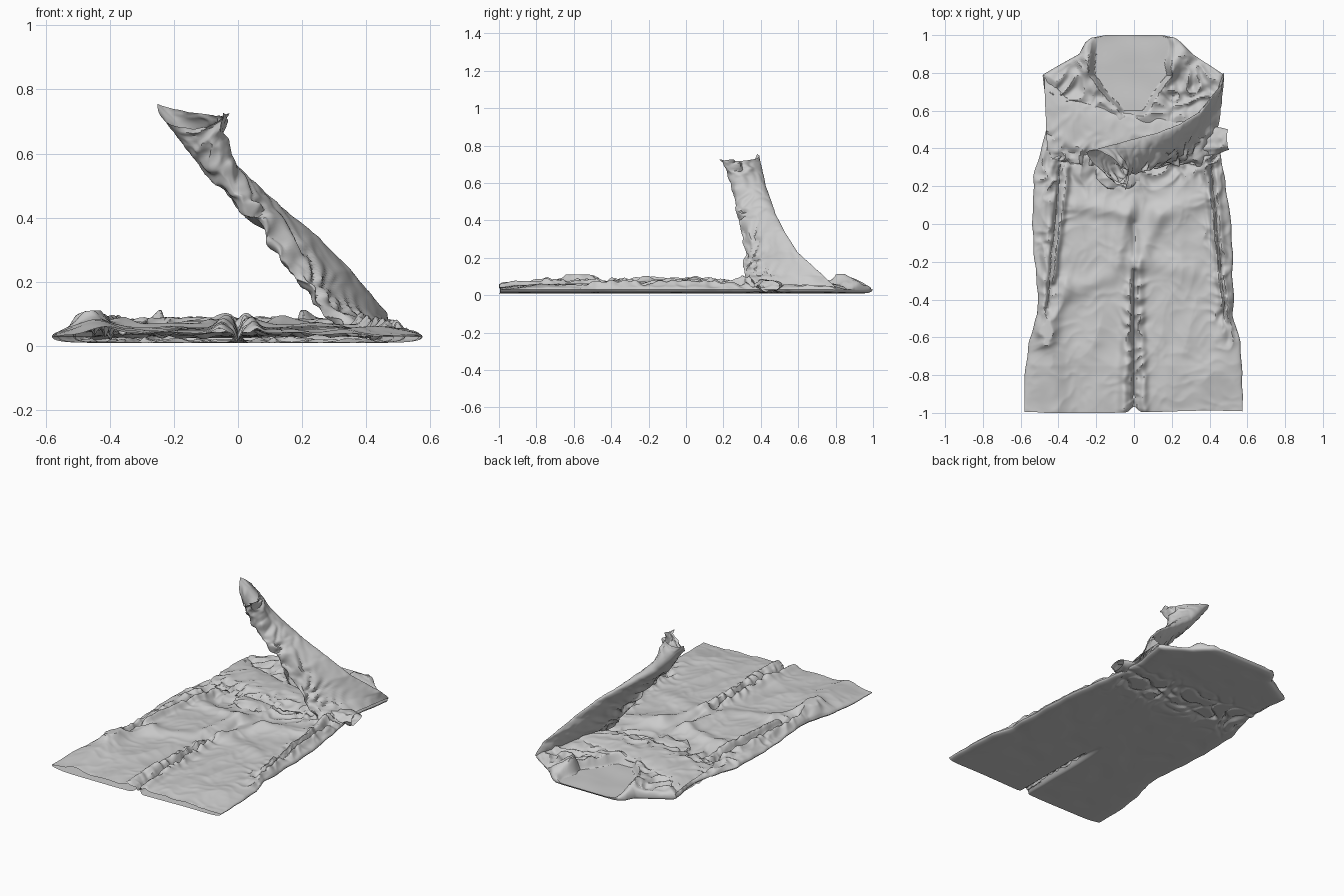
import bpy, bmesh, math
from mathutils import Vector, noise

if "Cube" in bpy.data.objects:
    bpy.data.objects.remove(bpy.data.objects["Cube"])


def lerp_table(table, t):
    """Piecewise linear lookup in rows of (key, value...)."""
    for a, b in zip(table, table[1:]):
        if t <= b[0]:
            k = max(0.0, (t - a[0]) / (b[0] - a[0]))
            return [p + (q - p) * k for p, q in zip(a[1:], b[1:])]
    return list(table[-1][1:])


def line_dist(x, y, x0, y0, x1, y1):
    """Distance from a point to a segment."""
    dx, dy = x1 - x0, y1 - y0
    k = max(0, min(1, ((x - x0) * dx + (y - y0) * dy) / (dx * dx + dy * dy)))
    return math.hypot(x - x0 - dx * k, y - y0 - dy * k)


def bell(d, w):
    return math.exp(-(d / w) ** 2)


def crumple(p, scale, seed=0.0):
    """Sharp folded-cloth noise, about -0.5 to 0.5."""
    q = Vector(p) * scale + Vector((seed, seed * 2, seed * 3))
    q += noise.noise_vector(q * .6) * .7
    r = 1 - abs(noise.noise(q)) * 2.2
    return r * 0.6 - 0.3 + 0.3 * noise.noise(q * 2.1)


def finish(name, bm):
    bmesh.ops.remove_doubles(bm, verts=bm.verts, dist=1e-5)
    bmesh.ops.recalc_face_normals(bm, faces=bm.faces)
    mesh = bpy.data.meshes.new(name)
    bm.to_mesh(mesh)
    bm.free()
    ob = bpy.data.objects.new(name, mesh)
    bpy.context.collection.objects.link(ob)
    bpy.ops.object.select_all(action='DESELECT')
    ob.select_set(True)
    bpy.context.view_layer.objects.active = ob
    bpy.ops.object.shade_smooth_by_angle(angle=math.radians(35))
    return ob


def add_grid(bm, rows, closed=False):
    vs = [[bm.verts.new(p) for p in r] for r in rows]
    for a, b in zip(vs, vs[1:]):
        n = len(a)
        for i in range(n if closed else n - 1):
            j = (i + 1) % n
            bm.faces.new((a[i], a[j], b[j], b[i]))


# Half widths of the coat: y, left, right
OUTLINE = [(-1, .58, .575), (-.8, .58, .575), (-.62, .555, .56), (-.48, .51, .525),
           (-.3, .515, .525), (0, .54, .515), (.25, .53, .48), (.4, .49, .45), (.55, .455, .44),
           (.68, .465, .46), (.79, .485, .475), (.84, .40, .40), (.9, .29, .31),
           (.96, .26, .25), (.985, .23, .22), (1, .15, .15)]
# Raised folds: x0, y0, x1, y1, width, height
FOLDS = [(-.055, -.98, -.02, -.35, .03, .03), (.05, -.98, .02, -.2, .025, .025),
         (-.35, .3, -.43, -.3, .02, .03), (.38, .35, .47, -.4, .02, .03),
         (-.43, .3, -.48, -.4, .025, .02), (.43, .3, .5, -.5, .02, .02),
         (-.47, -.5, -.47, -.58, .06, .04), (-.36, -.32, -.47, -.62, .04, .02),
         (-.47, -.6, -.42, -.98, .07, .025),
         (.02, -.2, .13, .05, .05, .025), (.13, .05, .34, .12, .06, .02),
         (-.3, .1, -.03, .07, .05, .025), (-.05, .04, -.08, -.2, .04, .025),
         (.08, -.2, .3, -.25, .06, .015), (-.33, -.35, -.1, -.27, .05, .015),
         (-.27, .94, -.22, .82, .04, .03), (-.22, .82, -.08, .58, .05, .035),
         (.27, .92, .19, .82, .04, .03), (.19, .82, .06, .58, .06, .035)]
GROOVES = [(0, -1, 0, -.25, .01, .035), (-.39, .3, -.46, -.45, .01, .025),
           (.41, .3, .485, -.5, .01, .025), (.0, .0, .01, -.2, .02, .015)]


def crumple_weight(x, y):
    w = .12 + .9 * bell(line_dist(x, y, 0, -1, 0, -.3), .05)
    w += .9 * bell(y - .32, .1) + .9 * bell(y - .7, .2) * min(1, abs(x) * 4)
    for s in (-1, 1):
        w += .8 * bell(line_dist(x, y, s * .4, .3, s * .5, -.6), .06)
    return min(w, 1.2)


def coat_height(x, y):
    z = .055 + .014 * noise.noise(Vector((x * 4, y * 3, 1)))
    # cloth thins towards the hem and on the right
    z -= .02 * max(0, min(1, (-.75 - y) / .25))
    for *seg, w, h in FOLDS:
        z += h * bell(line_dist(x, y, *seg), w)
    for *seg, w, h in GROOVES:
        z -= h * bell(line_dist(x, y, *seg), w)
    z += .04 * crumple_weight(x, y) * crumple((x, y, 0), 11)
    z += .012 * crumple((x, y * .6, 0), 4, 3)
    # sunken neck opening showing the back panel
    half = min(.22, .06 + .2 * (y - .57) / .27) if y > .57 else 0
    half += .025 * noise.noise(Vector((math.copysign(2, x), y * 9, 4)))
    if y > .57:
        k = max(0, min(1, (half - abs(x + .015)) / .03)) * min(1, (y - .57) / .03)
        z += (.028 + .006 * noise.noise(Vector((x * 6, y * 6, 0))) - z) * k
    return max(.018, min(z, .112))


# Coat body: upper and lower cloth joined at the sides, open at the hem
bm = bmesh.new()
NX, NY = 190, 280
top, under = [], []
for j in range(NY + 1):
    y = -1 + 2 * j / NY
    left, right = lerp_table(OUTLINE, y)
    ra, rb = [], []
    for i in range(NX + 1):
        u = -1 + 2 * i / NX
        u = .6 * u + .4 * math.sin(u * math.pi / 2)
        x = u * (left if u < 0 else right)
        wob = .009 * noise.noise(Vector((y * 9, math.copysign(3, u), 0))) * u * u
        edge = math.sqrt(max(0, 1 - abs(u) ** 16))
        if y > .95:
            edge *= math.sqrt(max(0, 1 - ((y - .95) / .05) ** 2))
        z = .03 + (coat_height(x, y) - .03) * edge
        lift = bell(x, .018) * max(0, min(1, (-.3 - y) * 4)) * .03
        lift += .022 * bell(y - .42, .13) * max(0, crumple((x, y, 5), 9)) * 2
        lift += .004 * max(0, noise.noise(Vector((x * 7, y * 7, 9))))
        zb = .03 + (.01 + lift - .03) * edge
        zb = min(zb, z - .003 * edge)
        # wavy hem line with a notch at the slit
        hem = max(0, -y - .9) * 10
        yy = y + hem * (.03 * bell(x, .025) + .012 * bell(x - .4, .3) + .006 * bell(x + .55, .05))
        ra.append((x + wob, yy, z))
        rb.append((x + wob, yy, zb))
    top.append(ra)
    under.append(rb)
add_grid(bm, top)
add_grid(bm, under)
finish("coat_body", bm)


def sleeve(name, stations, n_rings, crumple_amount, cuff_in, floor=.012):
    """Flattened cloth tube; stations are t, front edge xyz, back edge xyz, half thickness."""
    def at(t):
        r = lerp_table(stations, t)
        return Vector(r[0:3]), Vector(r[3:6]), r[6]
    rings, n = [], 80
    for j in range(n_rings + 1):
        t = j / n_rings
        f, b, th = at(t)
        f0, b0, _ = at(max(0, t - .08))
        f1, b1, _ = at(min(1, t + .08))
        tangent = (f1 + b1 - f0 - b0).normalized()
        nrm = tangent.cross(b - f).normalized()
        ring = []
        for i in range(n):
            a = 2 * math.pi * i / n
            c, s = math.cos(a), math.sin(a)
            p = (f + b) / 2 + (f - b) / 2 * c + nrm * th * s
            w = crumple_amount * (.15 + .85 * max(0, (c + .3) / 1.3))
            p += nrm * crumple(p, 13, 7) * w
            p += (f - b).normalized() * crumple(p, 9, 2) * w * c * .4
            # uneven cuff rim, lower between its two points
            p -= tangent * cuff_in * abs(s) * max(0, t - .85) / .15
            p.z = max(p.z, floor)
            ring.append(p)
        rings.append(ring)
    bm = bmesh.new()
    add_grid(bm, rings, closed=True)
    return finish(name, bm)


# Sleeve rising from the right shoulder towards the left
sleeve("raised_sleeve", [
    (0, .40, .30, .04, .475, .80, .04, .02),
    (.12, .28, .31, .10, .465, .74, .10, .018),
    (.3, .185, .315, .215, .355, .595, .23, .022),
    (.42, .115, .30, .31, .25, .53, .335, .026),
    (.55, .045, .28, .40, .125, .48, .43, .032),
    (.8, -.055, .25, .56, -.075, .43, .575, .045),
    (.9, -.06, .235, .64, -.165, .405, .665, .055),
    (1, -.04, .195, .735, -.25, .38, .755, .05)], 120, .04, .05)

# Sleeve folded flat across the chest, its cuff poking out at the right
sleeve("folded_sleeve", [
    (0, -.455, .34, .045, -.475, .79, .045, .02),
    (.12, -.34, .32, .055, -.36, .67, .06, .026),
    (.35, -.15, .31, .058, -.12, .60, .06, .028),
    (.6, .12, .30, .058, .14, .56, .06, .026),
    (.85, .36, .35, .055, .36, .53, .055, .025),
    (.94, .46, .38, .05, .46, .51, .05, .028),
    (1, .505, .39, .05, .50, .50, .05, .028)], 110, .035, .01)

# Gathered waist cloth at the front below the crossed sleeves
sleeve("waist_gather", [
    (0, -.20, .24, .05, -.20, .33, .055, .008),
    (.3, -.14, .19, .058, -.13, .32, .06, .018),
    (.7, -.04, .18, .058, -.03, .31, .06, .018),
    (1, .03, .22, .05, .03, .31, .055, .008)], 40, .03, 0)
